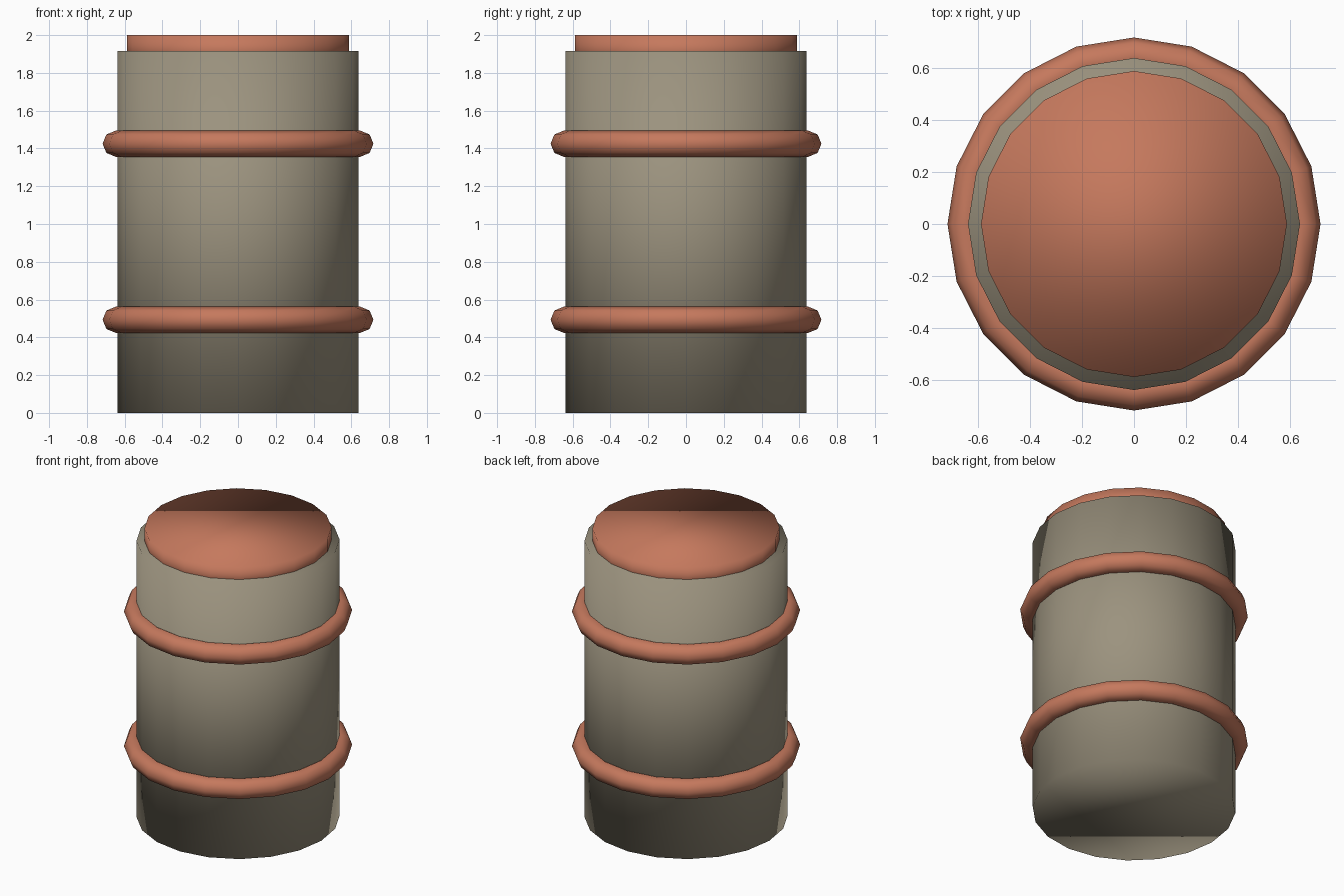
import bpy

if "Cube" in bpy.data.objects:
    bpy.data.objects.remove(bpy.data.objects["Cube"])

SIDES = 20


def material(name, rgb):
    mat = bpy.data.materials.new(name)
    mat.diffuse_color = (*rgb, 1.0)
    mat.use_nodes = True
    mat.node_tree.nodes["Principled BSDF"].inputs["Base Color"].default_value = mat.diffuse_color
    return mat


def finish(name, mat):
    obj = bpy.context.object
    obj.name = name
    obj.data.materials.append(mat)
    bpy.ops.object.shade_smooth()
    return obj


def drum(name, radius, bottom, top, mat):
    bpy.ops.mesh.primitive_cylinder_add(
        vertices=SIDES, radius=radius, depth=top - bottom,
        location=(0, 0, (bottom + top) / 2))
    return finish(name, mat)


def hoop(name, z, mat):
    bpy.ops.mesh.primitive_torus_add(
        major_segments=SIDES, minor_segments=8,
        major_radius=0.648, minor_radius=0.069, location=(0, 0, z))
    return finish(name, mat)


body_mat = material("drab", (0.33, 0.29, 0.21))
trim_mat = material("rust", (0.56, 0.19, 0.11))

# Barrel body and the slightly narrower lid sunk into it
drum("barrel_body", 0.638, 0.0, 1.915, body_mat)
drum("barrel_lid", 0.588, 1.84, 2.0, trim_mat)

# Rounded hoops around the body
hoop("lower_hoop", 0.493, trim_mat)
hoop("upper_hoop", 1.425, trim_mat)
